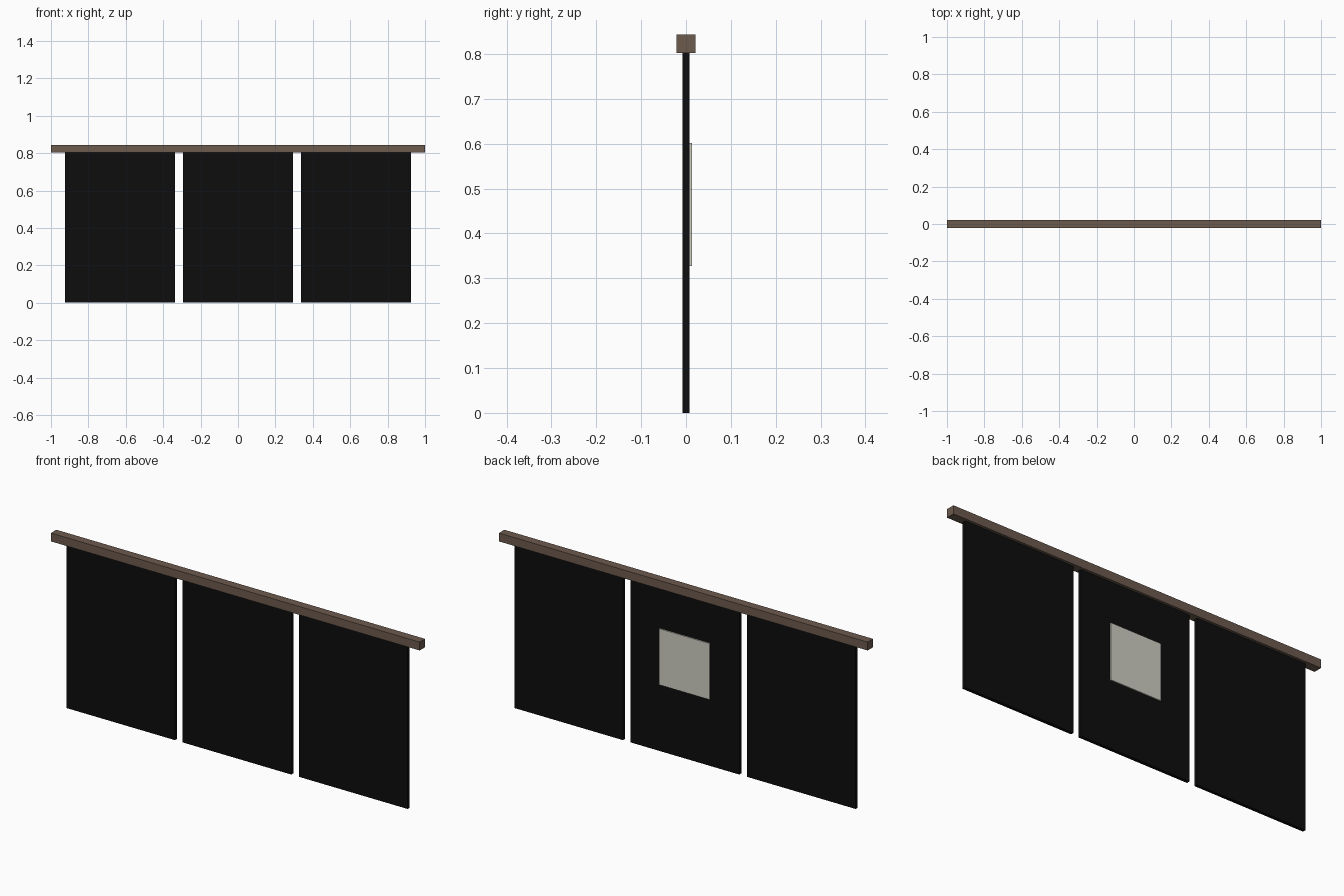
import bpy

if "Cube" in bpy.data.objects:
    bpy.data.objects.remove(bpy.data.objects["Cube"])


def material(name, rgb):
    m = bpy.data.materials.new(name)
    m.diffuse_color = (*rgb, 1.0)
    m.use_nodes = True
    m.node_tree.nodes["Principled BSDF"].inputs["Base Color"].default_value = m.diffuse_color
    return m


def box(name, lo, hi, mat):
    """Axis-aligned box between two corners."""
    bpy.ops.mesh.primitive_cube_add(size=1)
    ob = bpy.context.object
    ob.name = name
    ob.location = [(a + b) / 2 for a, b in zip(lo, hi)]
    ob.scale = [b - a for a, b in zip(lo, hi)]
    bpy.ops.object.transform_apply(location=True, rotation=False, scale=True)
    ob.data.materials.append(mat)
    return ob


wood = material("brown wood", (0.15, 0.103, 0.075))
black = material("black cloth", (0.004, 0.004, 0.004))
pale = material("pale grey", (0.62, 0.61, 0.54))

RAIL_BOTTOM, RAIL_TOP = 0.802, 0.843
PANEL_WIDTH, PANEL_PITCH = 0.59, 0.631

# Square rail along the top
box("top_rail", (-1, -0.021, RAIL_BOTTOM), (1, 0.021, RAIL_TOP), wood)

# Three hanging panels
for i, side in zip((-1, 0, 1), ("left", "middle", "right")):
    x = i * PANEL_PITCH
    box(side + "_panel", (x - PANEL_WIDTH / 2, -0.008, 0),
        (x + PANEL_WIDTH / 2, 0.008, RAIL_BOTTOM), black)

# Thin pale plate on the back of the middle panel
box("back_plate", (-0.136, 0.007, 0.327), (0.136, 0.0135, 0.602), pale)
